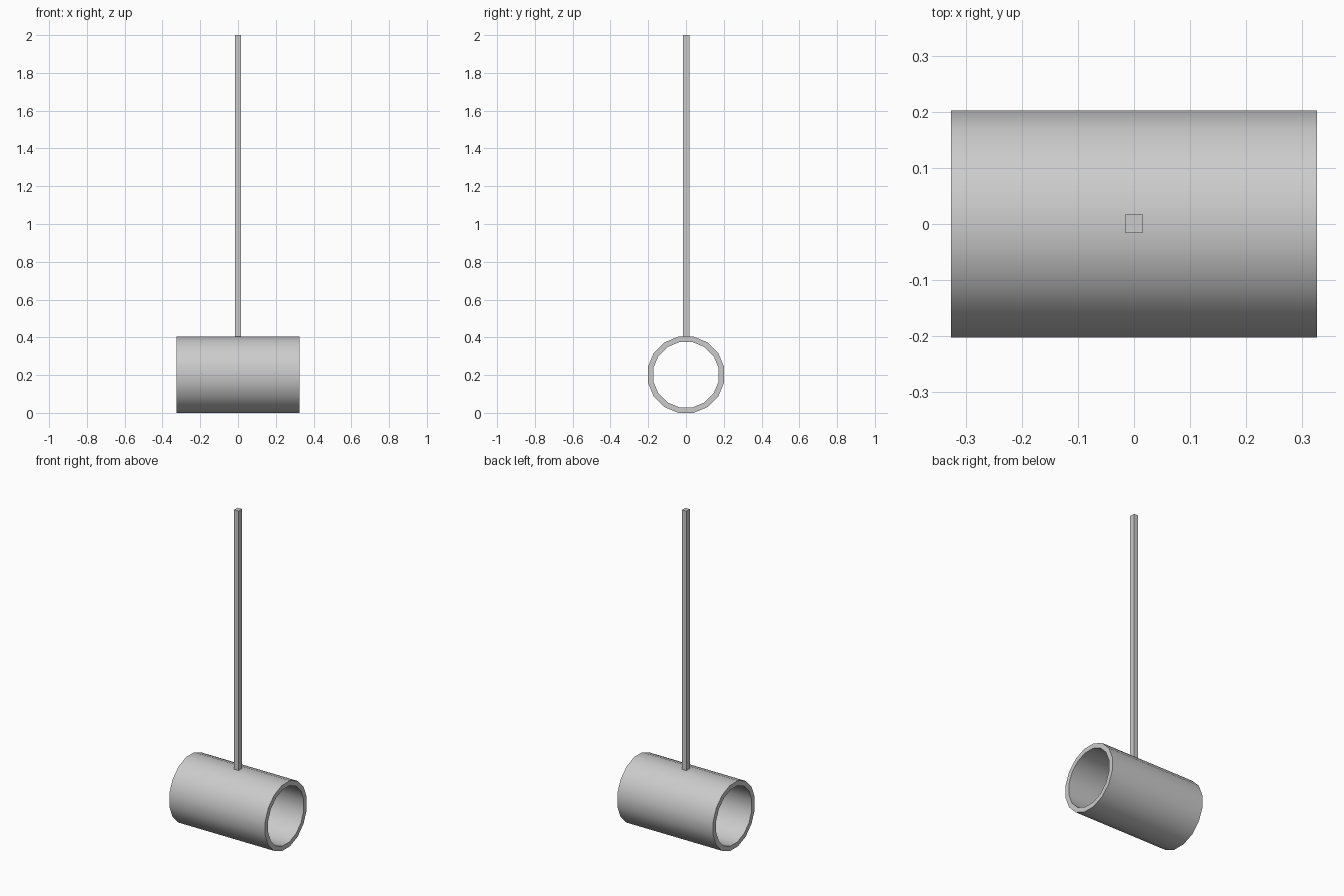
import bpy, bmesh, math

if "Cube" in bpy.data.objects:
    bpy.data.objects.remove(bpy.data.objects["Cube"])

SIDES, HALF_LEN, CZ = 16, 0.326, 0.202
OUTER, INNER = 0.202, 0.173  # distances from axis to the flats


def ring(bm, x, apothem):
    r = apothem / math.cos(math.pi / SIDES)
    angles = [(i + 0.5) * 2 * math.pi / SIDES for i in range(SIDES)]
    return [bm.verts.new((x, r * math.cos(a), CZ + r * math.sin(a))) for a in angles]


# Open sixteen-sided tube lying along x
bm = bmesh.new()
loops = [ring(bm, x, a) for x, a in ((-HALF_LEN, OUTER), (HALF_LEN, OUTER),
                                     (HALF_LEN, INNER), (-HALF_LEN, INNER))]
for k in range(4):
    a, b = loops[k], loops[(k + 1) % 4]
    for i in range(SIDES):
        j = (i + 1) % SIDES
        bm.faces.new((a[i], a[j], b[j], b[i]))
bmesh.ops.recalc_face_normals(bm, faces=bm.faces)
mesh = bpy.data.meshes.new("tube")
bm.to_mesh(mesh)
bm.free()
tube = bpy.data.objects.new("tube", mesh)
bpy.context.collection.objects.link(tube)
bpy.context.view_layer.objects.active = tube
tube.select_set(True)
bpy.ops.object.shade_smooth_by_angle(angle=math.radians(35))

# Thin square hanging rod, seated in the top of the tube wall
bottom, top = 0.395, 2.0
bpy.ops.mesh.primitive_cube_add(size=1, location=(0, 0.001, (bottom + top) / 2))
rod = bpy.context.object
rod.name = "hanging_rod"
rod.scale = (0.03, 0.034, top - bottom)
bpy.ops.object.transform_apply(location=False, rotation=False, scale=True)
